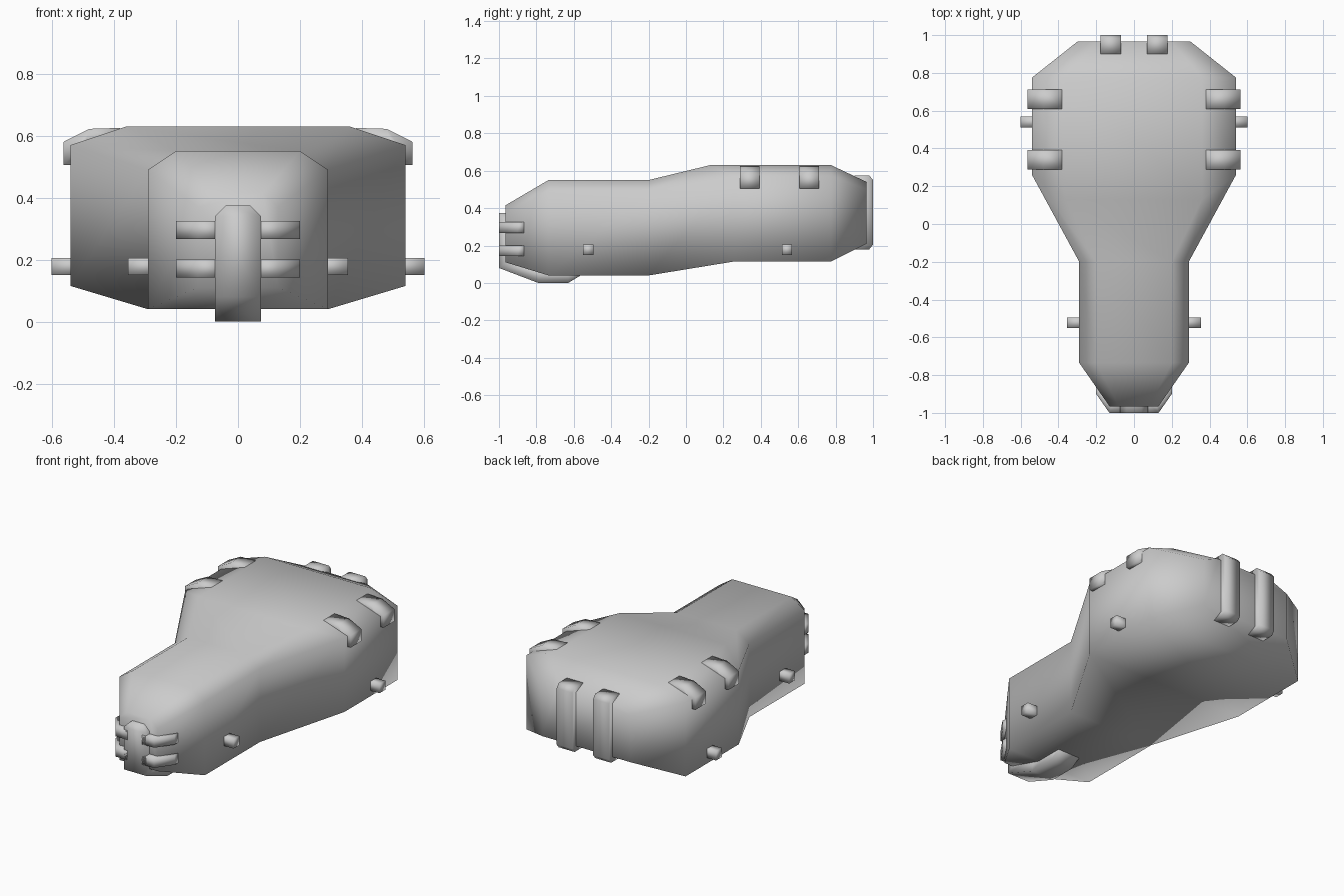
import bpy, bmesh

if "Cube" in bpy.data.objects:
    bpy.data.objects.remove(bpy.data.objects["Cube"])


def finish(name, bm, smooth=True):
    bmesh.ops.recalc_face_normals(bm, faces=bm.faces)
    me = bpy.data.meshes.new(name)
    bm.to_mesh(me)
    bm.free()
    for p in me.polygons:
        p.use_smooth = smooth
    ob = bpy.data.objects.new(name, me)
    bpy.context.collection.objects.link(ob)
    return ob


def loft(name, rings):
    bm = bmesh.new()
    rows = [[bm.verts.new(p) for p in ring] for ring in rings]
    n = len(rows[0])
    for a, b in zip(rows, rows[1:]):
        for i in range(n):
            j = (i + 1) % n
            bm.faces.new((a[i], a[j], b[j], b[i]))
    bm.faces.new(rows[0])
    bm.faces.new(rows[-1])
    return finish(name, bm)


def prism(name, profile, place, lo, hi):
    return loft(name, [[place(u, v, t) for u, v in profile] for t in (lo, hi)])


# Main shell: y, half width, bottom z, shoulder z, top half width, top z, top y
sections = [
    (-0.965, 0.13, 0.11, 0.37, 0.08, 0.415, -0.965),
    (-0.735, 0.29, 0.04, 0.49, 0.20, 0.55, -0.735),
    (-0.20, 0.29, 0.04, 0.49, 0.20, 0.55, -0.20),
    (0.26, 0.54, 0.115, 0.57, 0.36, 0.63, 0.13),
    (0.775, 0.54, 0.115, 0.57, 0.36, 0.63, 0.775),
    (0.965, 0.30, 0.21, 0.50, 0.20, 0.54, 0.965),
]
loft("shell", [[(-w, y, zb), (w, y, zb), (w, y, zs), (tw, ty, zt), (-tw, ty, zt), (-w, y, zs)]
               for y, w, zb, zs, tw, zt, ty in sections])

# Front keel wrapping from the nose down under the belly: outer and inner path
outer = [(-0.90, 0.375), (-1.0, 0.375), (-1.0, 0.08), (-0.79, 0.0), (-0.63, 0.0), (-0.555, 0.045)]
inner = [(-0.90, 0.34), (-0.93, 0.34), (-0.93, 0.14), (-0.78, 0.08), (-0.63, 0.08), (-0.555, 0.08)]
keel_rings = []
for i, ((yo, zo), (yi, zi)) in enumerate(zip(outer, inner)):
    w = 0.075
    if i == 1:
        keel_rings.append([(-0.04, yo, zo), (0.04, yo, zo), (0.04, -0.90, zo), (-0.04, -0.90, zo)])
        yo, zo, yi, zi = -1.0, 0.34, -0.90, 0.34
    if i > 0:
        keel_rings.append([(-w, yo, zo), (w, yo, zo), (w, yi, zi), (-w, yi, zi)])
loft("front_keel", keel_rings)

hook = [(0.38, 0.625), (0.48, 0.622), (0.563, 0.58), (0.563, 0.505), (0.50, 0.505), (0.50, 0.55), (0.38, 0.58)]
clamp = [(0.05, -1.0), (0.13, -1.0), (0.20, -0.90), (0.20, -0.865), (0.15, -0.865), (0.11, -0.93), (0.05, -0.93)]
strap = [(0.90, 0.575), (0.98, 0.575), (1.0, 0.55), (1.0, 0.205), (0.98, 0.18), (0.90, 0.18)]

for s, side in ((-1, "left"), (1, "right")):
    # Hooks over the top edges
    for y in (0.34, 0.66):
        prism(f"edge_hook_{side}", hook, lambda u, v, t: (s * u, t, v), y - 0.052, y + 0.052)
    # Nose clamps
    for z in (0.172, 0.296):
        prism(f"nose_clamp_{side}", clamp, lambda u, v, t: (s * u, v, t), z - 0.029, z + 0.029)
    # Rear straps
    prism(f"rear_strap_{side}", strap, lambda u, v, t: (s * t, u, v), 0.07, 0.178)
    # Side pegs
    for y, x0, x1 in ((-0.522, 0.24, 0.355), (0.54, 0.48, 0.602)):
        sq = [(y - 0.028, 0.15), (y + 0.028, 0.15), (y + 0.028, 0.206), (y - 0.028, 0.206)]
        prism(f"side_peg_{side}", sq, lambda u, v, t: (s * t, u, v), x0, x1)
